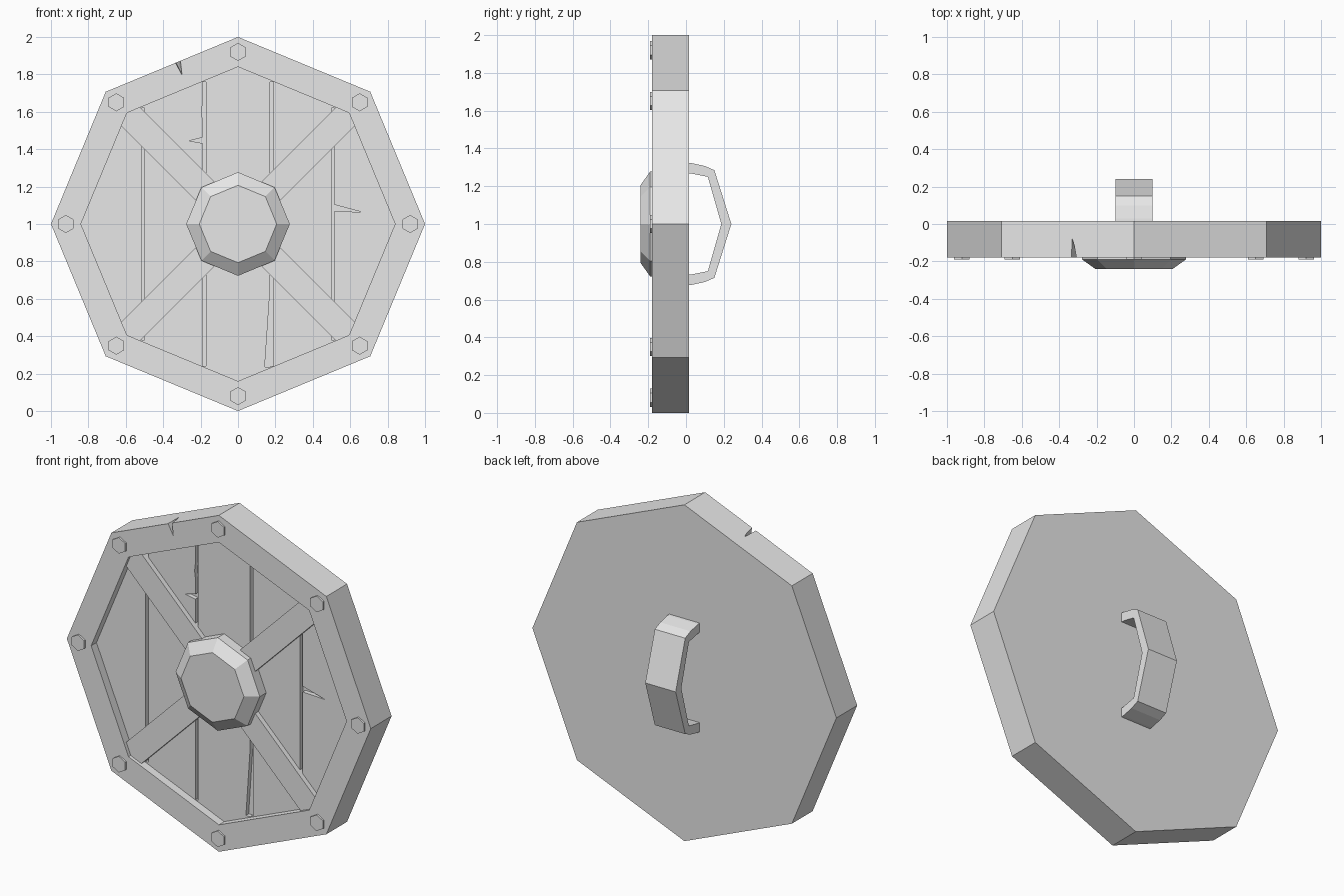
import bpy, bmesh
from math import sin, cos, pi, radians
from mathutils import Matrix, Vector

if "Cube" in bpy.data.objects:
    bpy.data.objects.remove(bpy.data.objects["Cube"])

gray = bpy.data.materials.new("plain_gray")
gray.use_nodes = True
gray.diffuse_color = (0.8, 0.8, 0.8, 1)
gray.node_tree.nodes["Principled BSDF"].inputs["Base Color"].default_value = (0.8, 0.8, 0.8, 1)

CENTER = Vector((0, 0, 1))
BACK, RIM, PLANK, BRACE, GROOVE = 0.015, -0.18, -0.13, -0.16, -0.10


def finish(name, bm):
    bmesh.ops.recalc_face_normals(bm, faces=bm.faces)
    mesh = bpy.data.meshes.new(name)
    bm.to_mesh(mesh)
    bm.free()
    mesh.materials.append(gray)
    obj = bpy.data.objects.new(name, mesh)
    bpy.context.collection.objects.link(obj)
    return obj


def rings(name, sides, profile, center=CENTER, turn=0.0):
    """Capped many-sided solid along y from (radius, y) pairs."""
    bm = bmesh.new()
    loops = []
    for r, y in profile:
        angles = [turn + 2 * pi * i / sides for i in range(sides)]
        loops.append([bm.verts.new((center.x + r * cos(a), y, center.z + r * sin(a)))
                      for a in angles])
    for a, b in zip(loops, loops[1:]):
        for i in range(sides):
            j = (i + 1) % sides
            bm.faces.new((a[i], a[j], b[j], b[i]))
    bm.faces.new(loops[0])
    bm.faces.new(loops[-1])
    return finish(name, bm)


def box(name, size, loc, spin=0.0):
    bm = bmesh.new()
    bmesh.ops.create_cube(bm, size=1, matrix=Matrix.Translation(loc)
                          @ Matrix.Rotation(spin, 4, 'Y') @ Matrix.Diagonal((*size, 1)))
    return finish(name, bm)


def hull(name, points):
    bm = bmesh.new()
    verts = [bm.verts.new(p) for p in points]
    bmesh.ops.convex_hull(bm, input=verts)
    return finish(name, bm)


# Octagonal body: flat back, raised rim, recessed planks
body = rings("shield_body", 8, [(1, BACK), (1, RIM), (0.84, RIM), (0.84, PLANK)])

# Cutters for the gaps between planks
cutters = []
for side in (-1, 1):
    for x, half in ((0.18, 0.76), (0.508, 0.62)):
        cutters.append(box("plank_gap_cutter", (0.018, 0.06, 2 * half),
                           (side * x, GROOVE - 0.03, 1)))

# Cutters for the splits in the planks
splits = [
    [(-0.26, 1.445), (-0.178, 1.465), (-0.178, 1.43)],
    [(0.508, 1.105), (0.508, 1.07), (0.665, 1.063)],
    [(0.172, 0.66), (0.143, 0.235), (0.175, 0.235)],
    [(-0.182, 1.70), (-0.182, 1.50), (-0.195, 1.6)],
]
for tri in splits:
    cutters.append(hull("split_cutter", [(x, y, z) for x, z in tri
                                         for y in (GROOVE - 0.004, PLANK - 0.02)]))

# Cutter for the notch in the rim
cutters.append(hull("notch_cutter", [(-0.355, RIM - 0.005, 1.90), (-0.31, RIM - 0.005, 1.90),
                                     (-0.298, RIM - 0.005, 1.795), (-0.33, -0.08, 1.90),
                                     (-0.33, -0.08, 1.86)]))

for cutter in cutters:
    cutter.hide_render = True
    mod = body.modifiers.new("cut", 'BOOLEAN')
    mod.operation = 'DIFFERENCE'
    mod.solver = 'EXACT'
    mod.object = cutter
graph = bpy.context.evaluated_depsgraph_get()
cut_mesh = bpy.data.meshes.new_from_object(body.evaluated_get(graph))
body.modifiers.clear()
body.data = cut_mesh
for cutter in cutters:
    bpy.data.objects.remove(cutter)

# Crossed braces
for name, angle in (("brace_rising", -45), ("brace_falling", 45)):
    box(name, (1.7, 0.08, 0.142), (0, BRACE + 0.04, 1), radians(angle))

# Central boss
rings("boss", 8, [(0.277, -0.12), (0.277, -0.19), (0.207, -0.24)])

# Rivets around the rim
for i in range(8):
    a = i * pi / 4
    spot = CENTER + Vector((0.92 * cos(a), 0, 0.92 * sin(a)))
    rings("rivet", 6, [(0.048, RIM + 0.02), (0.048, RIM - 0.011)], spot, pi / 6)

# Back handle: half profiles mirrored about the middle, extruded across x
outer = [(0.0, 0.325), (0.03, 0.322), (0.10, 0.307), (0.15, 0.285), (0.24, 0.0)]
inner = [(0.0, 0.27), (0.03, 0.267), (0.115, 0.25), (0.115, 0.25), (0.187, 0.0)]
inner[3] = (0.118, 0.242)
outer += [(y, -z) for y, z in reversed(outer[:-1])]
inner += [(y, -z) for y, z in reversed(inner[:-1])]
bm = bmesh.new()
strips = [[bm.verts.new((x, y, 1 + z)) for y, z in line]
          for x, line in ((-0.1, outer), (0.1, outer), (0.1, inner), (-0.1, inner))]
for k in range(4):
    a, b = strips[k], strips[(k + 1) % 4]
    for i in range(len(a) - 1):
        bm.faces.new((a[i], a[i + 1], b[i + 1], b[i]))
bm.faces.new([s[0] for s in strips])
bm.faces.new([s[-1] for s in strips])
finish("handle", bm)
